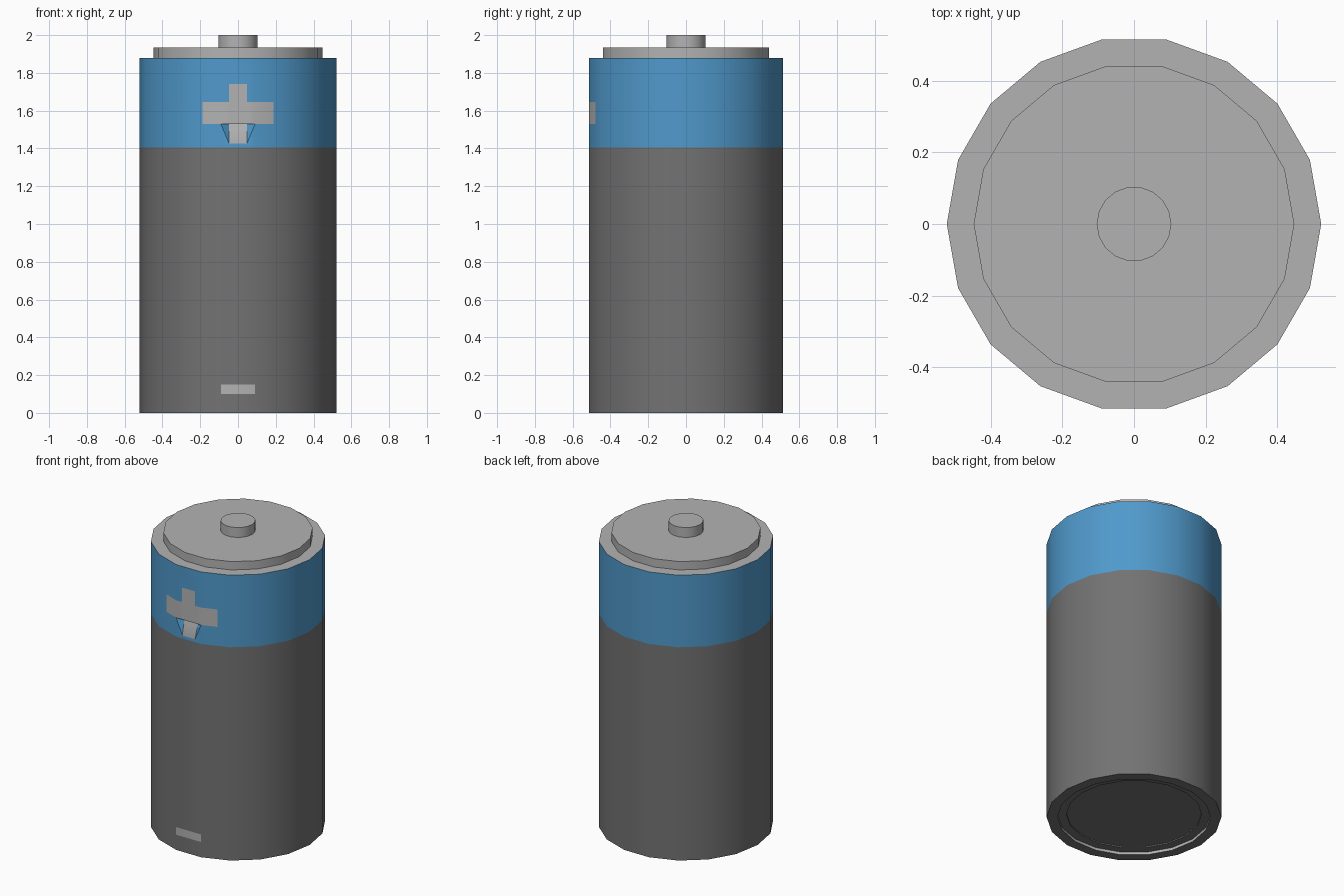
import bpy, bmesh, math

if "Cube" in bpy.data.objects:
    bpy.data.objects.remove(bpy.data.objects["Cube"])

SIDES = 18
R = 0.522
FRONT = -R * math.sin(math.radians(80))     # y of the flat front facet


def material(name, rgb):
    m = bpy.data.materials.new(name)
    m.diffuse_color = (*rgb, 1)
    m.use_nodes = True
    m.node_tree.nodes["Principled BSDF"].inputs["Base Color"].default_value = m.diffuse_color
    return m


DARK = material("dark_grey", (0.17, 0.17, 0.17))
BLUE = material("blue", (0.08, 0.32, 0.6))
LIGHT = material("light_grey", (0.45, 0.45, 0.45))


def lathe(bm, profile):
    """Revolve (radius, z, material) rings, capping both ends."""
    rings = [[bm.verts.new((r * math.cos(math.tau * i / SIDES),
                            r * math.sin(math.tau * i / SIDES), z))
              for i in range(SIDES)] for r, z, _ in profile]
    for k in range(len(rings) - 1):
        lo, hi = rings[k], rings[k + 1]
        for i in range(SIDES):
            j = (i + 1) % SIDES
            bm.faces.new((lo[i], lo[j], hi[j], hi[i])).material_index = profile[k][2]
    bm.faces.new(rings[0][::-1]).material_index = profile[0][2]
    bm.faces.new(rings[-1]).material_index = profile[-1][2]


def finish(name, bm):
    mesh = bpy.data.meshes.new(name)
    bm.to_mesh(mesh)
    bm.free()
    for m in (DARK, BLUE, LIGHT):
        mesh.materials.append(m)
    ob = bpy.data.objects.new(name, mesh)
    bpy.context.collection.objects.link(ob)
    bpy.ops.object.select_all(action='DESELECT')
    ob.select_set(True)
    bpy.context.view_layer.objects.active = ob
    bpy.ops.object.shade_smooth_by_angle(angle=math.radians(30))


def cut_front(bm, axis, values, zmin, zmax):
    """Slice the three front facets at the given x or z values."""
    for v in values:
        faces = []
        for f in bm.faces:
            c = f.calc_center_median()
            if abs(f.normal.z) < 0.1 and f.normal.y < -0.9 and zmin < c.z < zmax and c.y < -0.47:
                faces.append(f)
        geom = faces + list({e for f in faces for e in f.edges}) + list({w for f in faces for w in f.verts})
        co, no = [0, 0, 0], [0, 0, 0]
        co[axis], no[axis] = v, 1
        bmesh.ops.bisect_plane(bm, geom=geom, dist=1e-5, plane_co=co, plane_no=no)
        bm.normal_update()


# Body: stepped recess underneath, dark side, blue band, light top
bm = bmesh.new()
lathe(bm, [(0.403, 0.026, 0), (0.403, 0.018, 0), (0.457, 0.018, 2), (0.457, 0, 0),
           (R, 0, 0), (R, 1.405, 1), (R, 1.88, 2)])
bm.normal_update()

# Plus and minus marks, cut into the front facets
cut_front(bm, 2, (0.10, 0.15), 0, 1.4)
cut_front(bm, 2, (1.425, 1.53, 1.645, 1.74), 1.4, 1.9)
cut_front(bm, 0, (-0.187, -0.047, 0.047, 0.187), 1.425, 1.74)
notch = []
for f in bm.faces:
    c = f.calc_center_median()
    if abs(f.normal.z) > 0.1 or f.normal.y > -0.9 or c.y > -0.47:
        continue
    x = abs(c.x)
    if (0.10 < c.z < 0.15 and x < 0.09) or (1.53 < c.z < 1.645 and x < 0.187) \
            or (1.645 < c.z < 1.74 and x < 0.047):
        f.material_index = 2
    if 1.425 < c.z < 1.53 and x < 0.09:
        notch.append(f)

# Lower arm of the plus slopes into a shallow notch
bmesh.ops.delete(bm, geom=notch, context='FACES')
hx = R * math.cos(math.radians(80))


def both(x, y, z):
    return [bm.verts.new((s * x, y, z)) for s in (-1, 1)]


corner, base = both(hx, FRONT, 1.53), both(hx, FRONT, 1.425)
low, deep = both(0.047, FRONT, 1.425), both(0.049, FRONT + 0.03, 1.53)
bm.faces.new((low[0], low[1], deep[1], deep[0])).material_index = 2
bm.faces.new((corner[0], deep[0], deep[1], corner[1])).material_index = 1
for s in (0, 1):
    for tri in ((corner[s], low[s], deep[s]), (corner[s], base[s], low[s])):
        bm.faces.new(tri if s == 0 else tri[::-1]).material_index = 1
bmesh.ops.remove_doubles(bm, verts=bm.verts[:], dist=0.0005)
bmesh.ops.recalc_face_normals(bm, faces=bm.faces[:])
finish("battery_body", bm)

# Top plate and terminal
for name, r, z0, z1 in (("top_plate", 0.447, 1.88, 1.935), ("positive_terminal", 0.104, 1.935, 2.0)):
    bm = bmesh.new()
    lathe(bm, [(r, z0, 2), (r, z1, 2)])
    finish(name, bm)
